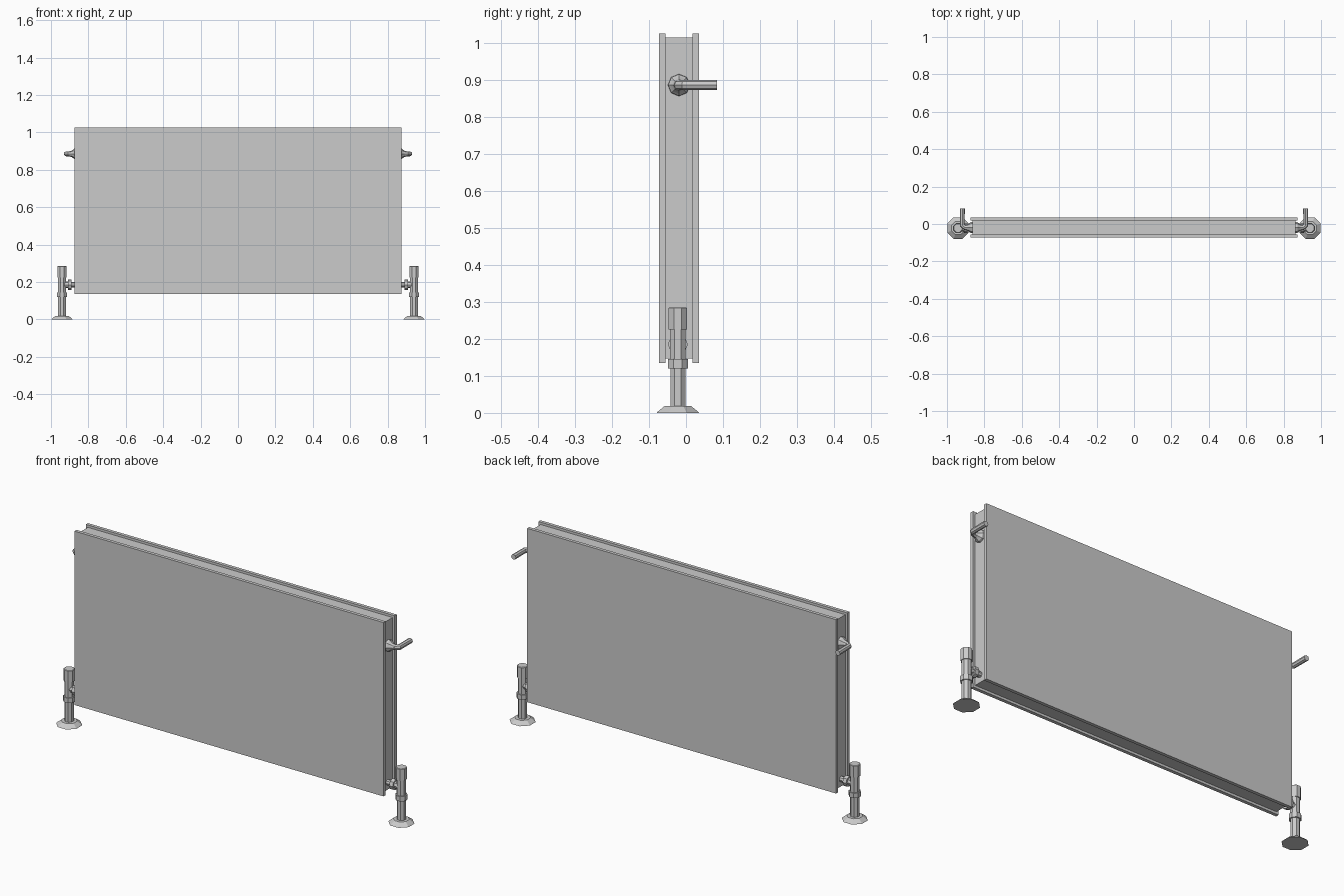
import bpy, bmesh, math
from mathutils import Vector

if "Cube" in bpy.data.objects:
    bpy.data.objects.remove(bpy.data.objects["Cube"])

YC = -0.019      # centre plane of the radiator
SIDES = 8


def add_mesh(name, bm):
    bmesh.ops.recalc_face_normals(bm, faces=bm.faces)
    me = bpy.data.meshes.new(name)
    bm.to_mesh(me)
    bm.free()
    ob = bpy.data.objects.new(name, me)
    bpy.context.collection.objects.link(ob)
    return ob


def box(name, x, y, z):
    bm = bmesh.new()
    bmesh.ops.create_cube(bm, size=1)
    for v in bm.verts:
        v.co = [r[0] + (c + 0.5) * (r[1] - r[0]) for c, r in zip(v.co, (x, y, z))]
    return add_mesh(name, bm)


def lathe(name, profile, origin, axis, turn=0.5):
    """Turn a (radius, distance) profile around an axis through origin."""
    axis = Vector(axis)
    u = Vector((0, 1, 0))
    w = axis.cross(u)
    bm = bmesh.new()
    rings = []
    for r, d in profile:
        ring = []
        for i in range(SIDES):
            a = 2 * math.pi * (i + turn) / SIDES
            ring.append(bm.verts.new(Vector(origin) + axis * d
                                     + (u * math.cos(a) + w * math.sin(a)) * r))
        rings.append(ring)
    for a, b in zip(rings, rings[1:]):
        for i in range(SIDES):
            j = (i + 1) % SIDES
            bm.faces.new((a[i], a[j], b[j], b[i]))
    bm.faces.new(rings[0])
    bm.faces.new(rings[-1])
    return add_mesh(name, bm)


def pipe(name, points, radius):
    cu = bpy.data.curves.new(name, 'CURVE')
    cu.dimensions = '3D'
    cu.bevel_depth = radius
    cu.bevel_resolution = 2
    cu.use_fill_caps = True
    sp = cu.splines.new('POLY')
    sp.points.add(len(points) - 1)
    for p, co in zip(sp.points, points):
        p.co = (*co, 1)
    sp.use_smooth = False
    ob = bpy.data.objects.new(name, cu)
    bpy.context.collection.objects.link(ob)


# Two plates around a slightly smaller core
box("front_panel", (-0.875, 0.875), (-0.073, -0.056), (0.135, 1.025))
box("back_panel", (-0.875, 0.875), (0.018, 0.035), (0.135, 1.025))
box("core", (-0.863, 0.863), (-0.056, 0.018), (0.147, 1.013))

VALVE = [(0.062, 0), (0.058, 0.004), (0.038, 0.019), (0.022, 0.019), (0.022, 0.12),
         (0.029, 0.12), (0.029, 0.145), (0.023, 0.145), (0.023, 0.225),
         (0.027, 0.225), (0.027, 0.283), (0.024, 0.285)]
CONNECTOR = [(0.014, 0), (0.014, 0.03), (0.027, 0.03), (0.027, 0.05),
             (0.018, 0.05), (0.018, 0.08)]
FLANGE = [(0.03, 0), (0.029, 0.012), (0.023, 0.019), (0.017, 0.028), (0.0135, 0.042)]

for side, s in (("right", 1), ("left", -1)):
    # Floor valve and the nut joining it to the core
    lathe(side + "_valve", VALVE, (s * 0.941, YC - 0.003, 0), (0, 0, 1))
    lathe(side + "_connector", CONNECTOR, (s * 0.86, YC - 0.003, 0.185), (s, 0, 0), 0)
    # Wall bracket: flared flange and bent rod
    lathe(side + "_bracket_flange", FLANGE, (s * 0.862, YC, 0.885), (s, 0, 0), 0)
    pipe(side + "_bracket_rod",
         [(s * 0.88, YC, 0.885), (s * 0.904, YC, 0.885),
          (s * 0.918, YC + 0.013, 0.885), (s * 0.918, 0.084, 0.885)], 0.0135)
